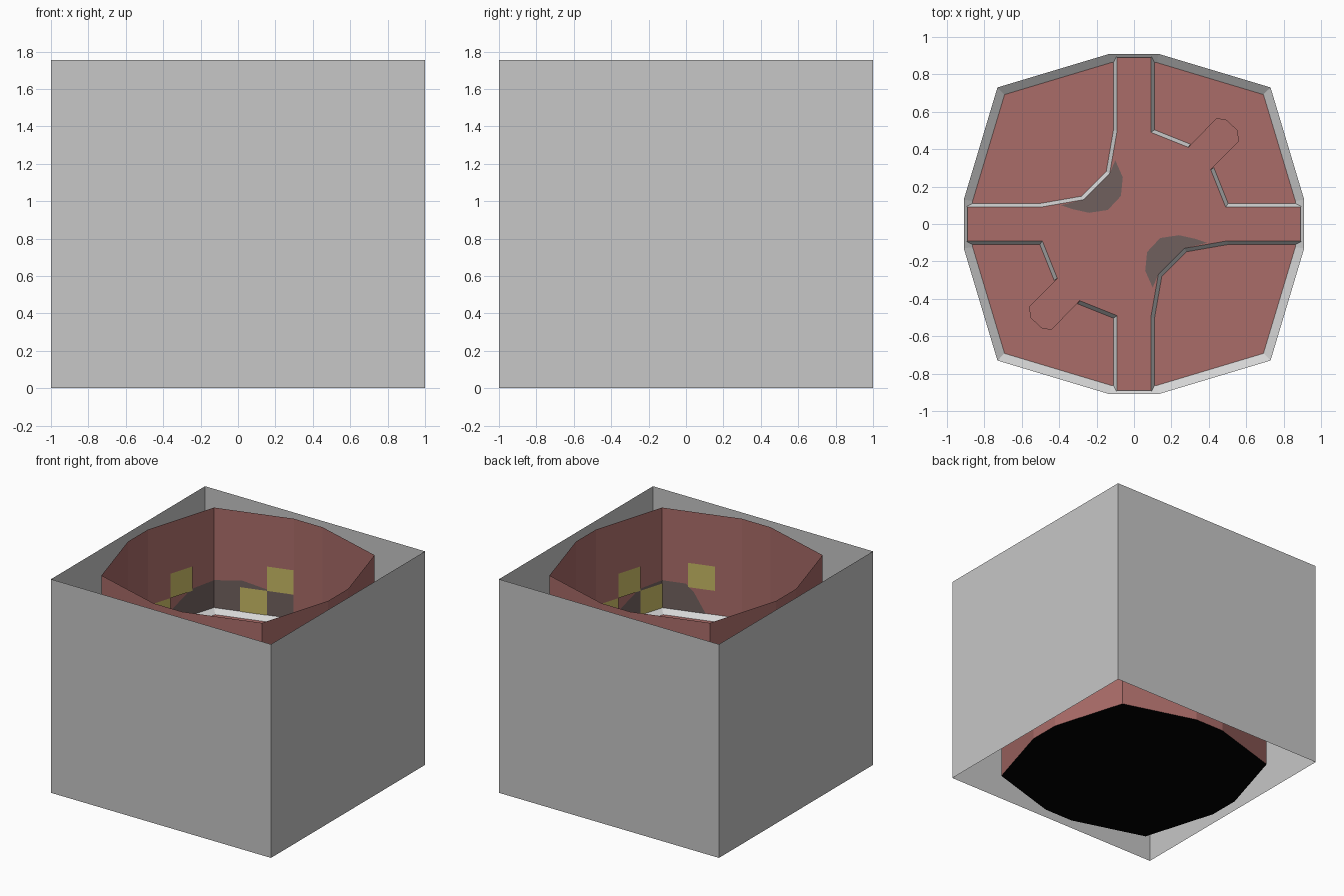
import bpy
from mathutils import Vector

if "Cube" in bpy.data.objects:
    bpy.data.objects.remove(bpy.data.objects["Cube"])

TOP = 1.755          # height of shell and arena wall
SKIRT = 0.935        # upper edge of the sloped trim
FLOOR = 0.90         # arena floor
DECK = 0.93          # raised cross walkway


def mat(name, r, g, b):
    m = bpy.data.materials.new(name)
    m.diffuse_color = (r, g, b, 1)
    m.use_nodes = True
    m.node_tree.nodes["Principled BSDF"].inputs["Base Color"].default_value = m.diffuse_color
    return m


GREY = mat("grey", 0.57, 0.57, 0.57)
LIGHT = mat("light_grey", 0.66, 0.66, 0.66)
RED = mat("brick_red", 0.40, 0.15, 0.14)
DARK = mat("dark_stain", 0.16, 0.115, 0.11)
YELLOW = mat("yellow", 0.56, 0.47, 0.125)
BLACK = mat("black", 0.0, 0.0, 0.0)


def mesh(name, verts, faces, material):
    me = bpy.data.meshes.new(name)
    me.from_pydata([tuple(v) for v in verts], [], faces)
    me.materials.append(material)
    ob = bpy.data.objects.new(name, me)
    bpy.context.collection.objects.link(ob)
    return ob


def plate(name, outline, z, material, flip=False):
    order = list(range(len(outline)))
    if flip:
        order.reverse()
    return mesh(name, [(x, y, z) for x, y in outline], [order], material)


def band(name, low, z0, high, z1, material, skip=()):
    """Ring of quads between two matching outlines."""
    n = len(low)
    verts = [(x, y, z0) for x, y in low] + [(x, y, z1) for x, y in high]
    faces = [(i, (i + 1) % n, n + (i + 1) % n, n + i)
             for i in range(n) if i not in skip]
    return mesh(name, verts, faces, material)


def turned(points):
    return [(-x, -y) for x, y in points]


def offset(points, d):
    """Mitred outward offset of a counter-clockwise outline."""
    out = []
    for i, p in enumerate(points):
        p = Vector(p)
        a = (p - Vector(points[i - 1])).normalized()
        b = (Vector(points[(i + 1) % len(points)]) - p).normalized()
        na, nb = Vector((a.y, -a.x)), Vector((b.y, -b.x))
        out.append(tuple(p + (na + nb) * d / (1 + na.dot(nb))))
    return out


# Outer shell, open at top and bottom
square = [(1, -1), (1, 1), (-1, 1), (-1, -1)]
band("outer_shell", square, 0, square, TOP, GREY)

# Twelve-sided arena wall, underside, floor and sloped trim
ring = []
for k in range(4):
    for x, y in [(0.91, -0.13), (0.91, 0.13), (0.73, 0.73)]:
        for _ in range(k):
            x, y = -y, x
        ring.append((x, y))
inner = [(x * 0.948, y * 0.948) for x, y in ring]
band("arena_wall", ring, 0, ring, TOP, RED)
plate("underside", ring, 0, BLACK, flip=True)
plate("arena_floor", inner, FLOOR, RED)
band("wall_trim", inner, FLOOR, ring, SKIRT, LIGHT).data.flip_normals()

# Cross walkway with sloped edging, left open where the spurs join
half = [(0.89, 0.09), (0.49, 0.09), (0.41, 0.29), (0.29, 0.41), (0.09, 0.49),
        (0.09, 0.89), (-0.09, 0.89), (-0.09, 0.50), (-0.13, 0.27),
        (-0.27, 0.13), (-0.50, 0.09), (-0.89, 0.09)]
cross = half + turned(half)
plate("cross_walkway", cross, DECK, RED)
band("walkway_edging", offset(cross, 0.02), FLOOR, cross, DECK, LIGHT,
     skip=(2, 5, 11, 14, 17, 23))

# Diagonal spurs and floor stains, one on each side of the centre
spur = [(0.41, 0.29), (0.56, 0.44), (0.555, 0.50), (0.49, 0.56),
        (0.44, 0.565), (0.29, 0.41)]
stain = [(-0.10, 0.34), (-0.13, 0.27), (-0.27, 0.13), (-0.39, 0.10),
         (-0.33, 0.08), (-0.24, 0.06), (-0.14, 0.075), (-0.07, 0.15),
         (-0.06, 0.25)]
for side, turn in (("back", list), ("front", turned)):
    plate("spur_top_" + side, turn(spur), DECK, RED)
    band("spur_sides_" + side, turn(spur), FLOOR, turn(spur), DECK, RED)
    plate("floor_stain_" + side, turn(stain), DECK + 0.004, DARK)


def wall_patch(name, a, b, shape, material, gap):
    """Thin plate on the wall from a to b; shape is (fraction, height)."""
    a, b = Vector(a), Vector(b)
    d = (b - a).normalized()
    n = Vector((d.y, -d.x))
    if n.dot(a) > 0:
        n = -n
    verts = []
    for t, z in shape:
        p = a.lerp(b, t) + n * gap
        verts.append((p.x, p.y, z))
    ob = mesh(name, verts, [list(range(len(shape)))], material)
    if ob.data.polygons[0].normal.to_2d().dot(n) < 0:
        ob.data.flip_normals()


def panel(col, row):
    t, z = col / 3, SKIRT + row * 0.2
    return [(t, z), (t + 1 / 3, z), (t + 1 / 3, z + 0.2), (t, z + 0.2)]


# Stains and yellow panels on the walls beside two opposite corners
wide = [(0, SKIRT), (1, SKIRT), (1, 1.13), (0.7, 1.14), (0.35, 1.19), (0, 1.16)]
short = [(0, SKIRT), (0.55, SKIRT), (0.4, 1.10), (0.3, 1.16), (0, 1.16)]
side_stain = [(0, SKIRT), (0.85, SKIRT), (0.68, 1.02), (0.35, 1.15), (0, 1.16)]
corner, end, flank = (-0.73, 0.73), (-0.13, 0.91), (-0.91, 0.13)
layout = [
    ("back_wall", 1, end, wide, [(1, 0), (2, 1)]),
    ("left_wall", 1, flank, side_stain, [(1, 1), (2, 0)]),
    ("front_wall", -1, end, short, [(1, 1)]),
    ("right_wall", -1, flank, side_stain, [(0, 0), (1, 1), (2, 0)]),
]
for name, s, far, shape, panels in layout:
    a = (corner[0] * s, corner[1] * s)
    b = (far[0] * s, far[1] * s)
    wall_patch(name + "_stain", a, b, shape, DARK, 0.004)
    for i, (col, row) in enumerate(panels):
        wall_patch(f"{name}_panel_{i + 1}", a, b, panel(col, row), YELLOW, 0.008)
